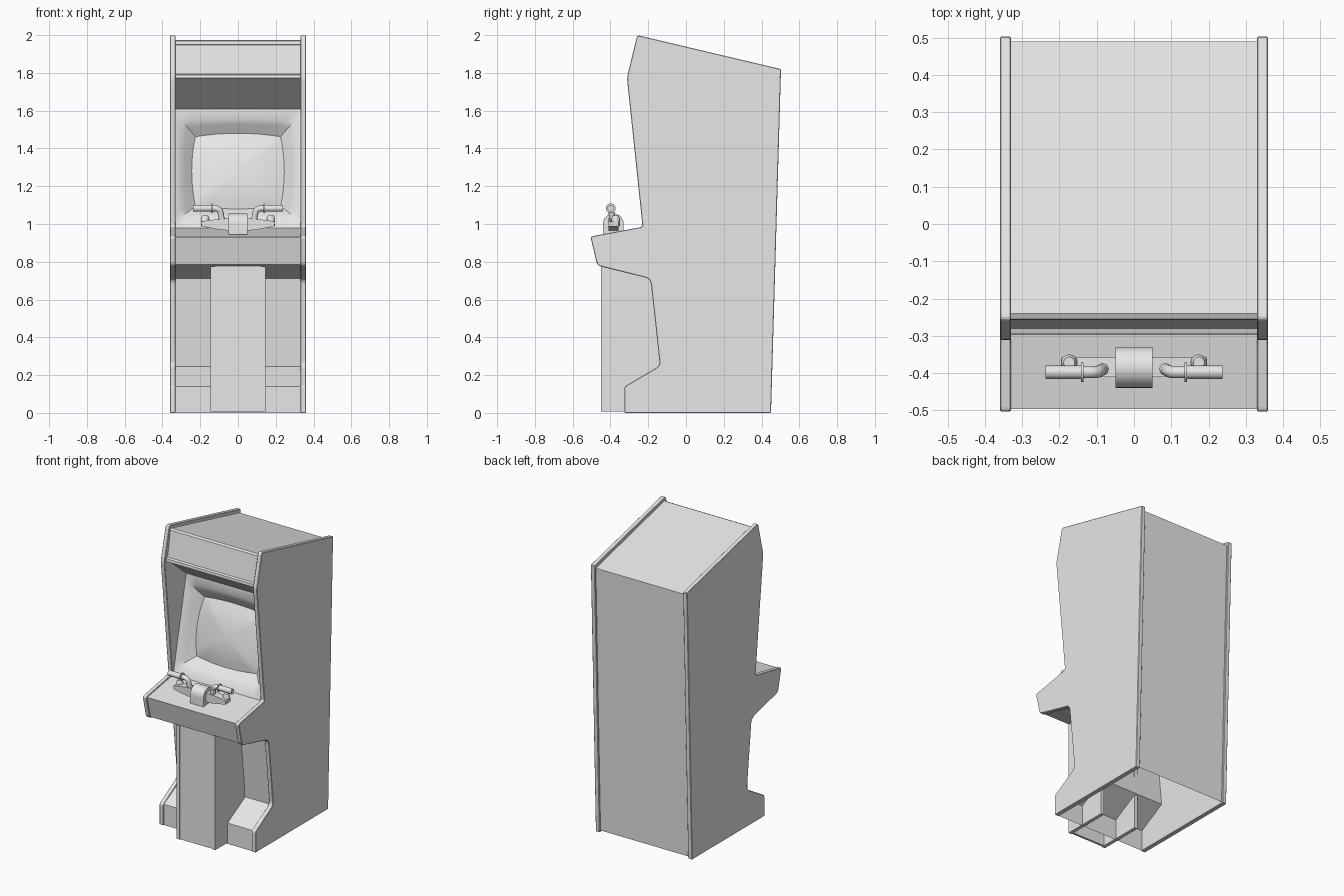
import bpy, bmesh, math
from mathutils import Vector

if "Cube" in bpy.data.objects:
    bpy.data.objects.remove(bpy.data.objects["Cube"])

grey = bpy.data.materials.new("plain light grey")
grey.diffuse_color = (0.8, 0.8, 0.8, 1)
grey.use_nodes = True
grey.node_tree.nodes["Principled BSDF"].inputs["Base Color"].default_value = grey.diffuse_color


def make(name, verts, faces, smooth=False, recalc=True):
    me = bpy.data.meshes.new(name)
    me.from_pydata([tuple(v) for v in verts], [], faces)
    me.materials.append(grey)
    if recalc:
        bm = bmesh.new()
        bm.from_mesh(me)
        bmesh.ops.recalc_face_normals(bm, faces=bm.faces)
        bm.to_mesh(me)
        bm.free()
    ob = bpy.data.objects.new(name, me)
    bpy.context.collection.objects.link(ob)
    if smooth:
        bpy.ops.object.select_all(action='DESELECT')
        ob.select_set(True)
        bpy.context.view_layer.objects.active = ob
        bpy.ops.object.shade_smooth_by_angle(angle=math.radians(35))
    return ob


def fillet(points, steps=4):
    """Round each (y, z, radius) corner of a closed profile."""
    out = []
    for i, (y, z, r) in enumerate(points):
        p = Vector((y, z))
        if not r:
            out.append(p)
            continue
        a = p + (Vector(points[i - 1][:2]) - p).normalized() * r
        b = p + (Vector(points[(i + 1) % len(points)][:2]) - p).normalized() * r
        for k in range(steps + 1):
            t = k / steps
            out.append(a * (1 - t) ** 2 + p * 2 * t * (1 - t) + b * t * t)
    return out


def slab(name, profile, x0, x1, smooth=False):
    """Extrude a (y, z) profile along x."""
    n = len(profile)
    v = [(x, p[0], p[1]) for x in (x0, x1) for p in profile]
    f = [list(range(n)), list(range(n, 2 * n))]
    f += [[i, (i + 1) % n, n + (i + 1) % n, n + i] for i in range(n)]
    return make(name, v, f, smooth)


def sheet(name, path, half=0.33):
    """Open strip across the cabinet following a (y, z) path."""
    v = [(x, y, z) for y, z in path for x in (-half, half)]
    f = [[2 * i, 2 * i + 2, 2 * i + 3, 2 * i + 1] for i in range(len(path) - 1)]
    return make(name, v, f, recalc=False)


def box(name, x0, x1, y0, y1, z0, z1):
    return slab(name, [(y0, z0), (y1, z0), (y1, z1), (y0, z1)], x0, x1)


def tube(name, path, radius, sides=16):
    """Capped round tube following a path that runs mostly along x."""
    pts = [Vector(p) for p in path]
    v, f = [], []
    for i, p in enumerate(pts):
        d = (pts[min(i + 1, len(pts) - 1)] - pts[max(i - 1, 0)]).normalized()
        u = d.cross(Vector((0, 1, 0))).normalized()
        w = d.cross(u)
        for k in range(sides):
            a = 2 * math.pi * k / sides
            v.append(p + (u * math.cos(a) + w * math.sin(a)) * radius)
    for i in range(len(pts) - 1):
        for k in range(sides):
            a, b = i * sides + k, i * sides + (k + 1) % sides
            f.append([a, b, b + sides, a + sides])
    f += [list(range(sides)), list(range(len(v) - sides, len(v)))]
    return make(name, v, f, True)


# Side panels
side = fillet([(-0.258, 2.0, 0.015), (0.503, 1.82, 0), (0.45, 0, 0), (-0.325, 0, 0),
               (-0.325, 0.14, 0.012), (-0.138, 0.25, 0.025), (-0.188, 0.71, 0.03),
               (-0.47, 0.78, 0.02), (-0.506, 0.934, 0.015), (-0.23, 0.985, 0.015),
               (-0.313, 1.775, 0.025)])
for s, label in ((-1, "left"), (1, "right")):
    ob = slab(label + "_side_panel", side, *sorted((s * 0.33, s * 0.36)))
    b = ob.modifiers.new("rim", 'BEVEL')
    b.width, b.segments, b.limit_method = 0.003, 1, 'ANGLE'
    b.angle_limit = math.radians(60)

# Panels between the sides
sheet("back_panel", [(0.44, 0.01), (0.49, 1.80)])
sheet("top_panel", [(0.49, 1.80), (-0.24, 1.975)])
sheet("marquee_panel", [(-0.24, 1.975), (-0.255, 1.968), (-0.258, 1.95), (-0.252, 1.948),
                        (-0.28, 1.795), (-0.295, 1.79), (-0.297, 1.772), (-0.275, 1.77)])
sheet("speaker_panel", [(-0.275, 1.77), (-0.08, 1.61)])
sheet("control_panel", [(-0.22, 0.978), (-0.497, 0.93), (-0.462, 0.785), (-0.18, 0.712)])
sheet("lower_front_panel", [(-0.18, 0.712), (-0.13, 0.245), (-0.318, 0.14), (-0.318, 0)])

# Screen with sloping bezel: concentric rings on a tilted plane
low, high = Vector((0, -0.22, 0.978)), Vector((0, -0.08, 1.61))
mid, up = (low + high) / 2, (high - low).normalized()
inward = Vector((-1, 0, 0)).cross(up) * -1
if inward.y < 0:
    inward.negate()
half_h = (high - low).length / 2
N = 12
square = [(-1 + 2 * i / N, -1) for i in range(N)] + [(1, -1 + 2 * i / N) for i in range(N)]
square += [(-a, -b) for a, b in square]


def rings(name, specs, cap=False):
    v, f, m = [], [], len(square)
    for a, h, depth, curve in specs:
        for px, pz in square:
            x = a * px * (1 - curve * pz * pz)
            z = h * pz * (1 - curve * px * px)
            bow = depth + curve * 0.12 * (px * px + pz * pz)
            v.append(mid + Vector((x, 0, 0)) + up * z + inward * bow)
    for r in range(len(specs) - 1):
        for k in range(m):
            a, b = r * m + k, r * m + (k + 1) % m
            f.append([a, b, b + m, a + m])
    if cap:
        f.append(list(range(len(v) - m, len(v))))
    return make(name, v, f, True, recalc=False)


rings("screen_bezel", [(0.33, half_h, 0, 0), (0.31, 0.27, 0.004, 0.03),
                       (0.285, 0.245, 0.022, 0.05), (0.245, 0.205, 0.055, 0.08)])
rings("screen_glass", [(0.245 * t, 0.205 * t, 0.03 + 0.025 * t * t, 0.08 * t * t)
                       for t in (1, 0.8, 0.6, 0.4, 0.2, 0.08)], cap=True)

# Hollow centre column under the controls
for s, label in ((-1, "left"), (1, "right")):
    box(label + "_column_board", *sorted((s * 0.122, s * 0.145)), -0.45, -0.14, 0.008, 0.775)
box("column_front_board", -0.122, 0.122, -0.445, -0.43, 0.008, 0.778)

# Steering hub with a round top
hub = [(-0.44, 0.945), (-0.33, 0.955)]
hub += [(-0.385 + 0.055 * math.cos(a), 1.0 + 0.056 * math.sin(a))
        for a in [math.pi * k / 14 for k in range(15)]]
slab("steering_hub", hub, -0.049, 0.049, True)

# Handlebars, lever arms and buttons, mirrored
for s, label in ((-1, "left"), (1, "right")):
    curve = fillet([(0.045, 0.995, 0), (0.085, 1.01, 0.03), (0.095, 1.083, 0.03), (0.14, 1.083, 0)], 6)
    path = [(s * x, -0.378 - 0.02 * min(1, max(0, (x - 0.06) / 0.04)), z) for x, z in curve]
    tube(label + "_handle_tube", path, 0.016)
    tube(label + "_grip", [(s * 0.14, -0.398, 1.083), (s * 0.237, -0.398, 1.083)], 0.018)
    tube(label + "_grip_collar", [(s * 0.136, -0.398, 1.083), (s * 0.142, -0.398, 1.083)], 0.026)
    arm = [(0.045, 0.965), (0.1, 0.97), (0.193, 0.988), (0.196, 1.012), (0.16, 1.02), (0.045, 1.03)]
    v = [(s * x, y, z) for y in (-0.41, -0.358) for x, z in arm]
    f = [list(range(6)), list(range(6, 12))]
    f += [[i, (i + 1) % 6, 6 + (i + 1) % 6, 6 + i] for i in range(6)]
    make(label + "_lever_arm", v, f)
    # round button housing at the arm's end
    ring = [(math.cos(a), math.sin(a)) for a in [math.pi * k / 8 for k in range(16)]]
    v = [(s * 0.174 + r * c, -0.372 + r * d, z)
         for r, z in ((0.022, 0.99), (0.022, 1.03), (0.015, 1.045)) for c, d in ring]
    f = [[r * 16 + k, r * 16 + (k + 1) % 16, r * 16 + 16 + (k + 1) % 16, r * 16 + 16 + k]
         for r in range(2) for k in range(16)]
    make(label + "_button", v, f + [list(range(16)), list(range(32, 48))], True)
